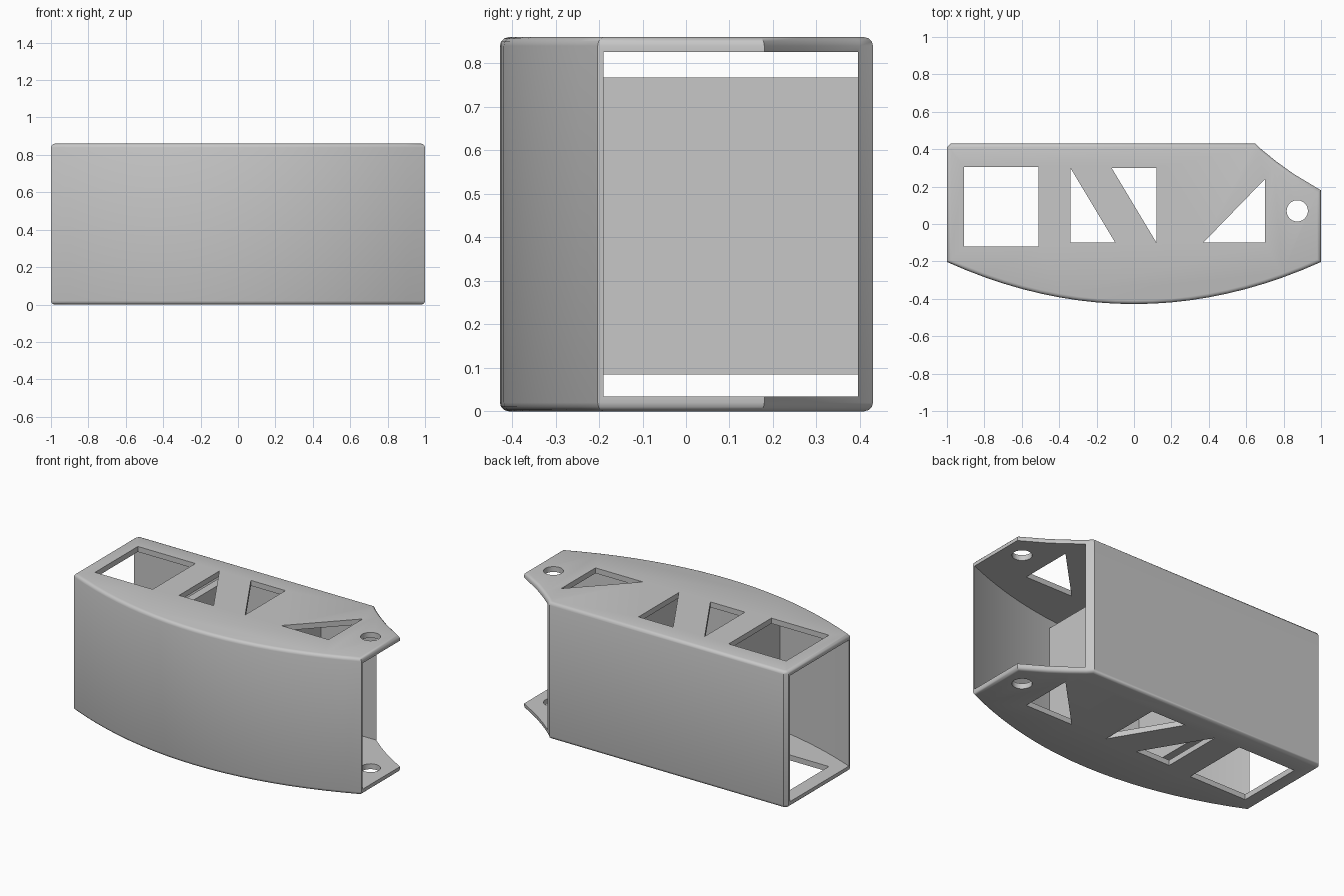
import bpy, bmesh, math

old = bpy.data.objects.get("Cube")
if old:
    bpy.data.objects.remove(old, do_unlink=True)

HEIGHT = 0.86
WALL = 0.034

grey = bpy.data.materials.new("light grey")
grey.use_nodes = True
grey.diffuse_color = (0.57, 0.57, 0.57, 1)
grey.node_tree.nodes["Principled BSDF"].inputs["Base Color"].default_value = (0.57, 0.57, 0.57, 1)


def prism(name, outline, z0, z1, rim=0):
    """Extrude a plan outline upward, optionally rounding its top and bottom rims."""
    bm = bmesh.new()
    base = bm.faces.new([bm.verts.new((x, y, z0)) for x, y in outline])
    up = bmesh.ops.extrude_face_region(bm, geom=[base], use_keep_orig=True)
    top = [v for v in up["geom"] if isinstance(v, bmesh.types.BMVert)]
    bmesh.ops.translate(bm, verts=top, vec=(0, 0, z1 - z0))
    bmesh.ops.recalc_face_normals(bm, faces=bm.faces)
    if rim:
        edges = [e for e in bm.edges if abs(e.verts[0].co.z - e.verts[1].co.z) < 1e-5]
        bmesh.ops.bevel(bm, geom=edges, offset=rim, segments=3, profile=0.5,
                        affect='EDGES', clamp_overlap=True)
    mesh = bpy.data.meshes.new(name)
    bm.to_mesh(mesh)
    bm.free()
    mesh.materials.append(grey)
    obj = bpy.data.objects.new(name, mesh)
    bpy.context.collection.objects.link(obj)
    return obj


def cut(target, cutter):
    cutter.hide_render = True
    mod = target.modifiers.new("cut", 'BOOLEAN')
    mod.operation = 'DIFFERENCE'
    mod.solver = 'EXACT'
    mod.object = cutter
    bpy.context.view_layer.objects.active = target
    bpy.ops.object.modifier_apply(modifier=mod.name)
    bpy.data.objects.remove(cutter, do_unlink=True)


def bow(half, middle, rise, steps=20):
    """Bowed front edge, from -x to +x."""
    xs = [half * (2 * i / steps - 1) for i in range(steps + 1)]
    return [(x, middle + rise * x * x) for x in xs]


def box(x0, x1, y0, y1):
    return [(x0, y0), (x1, y0), (x1, y1), (x0, y1)]


# Outer body with bowed front and a clipped back corner
outline = bow(1, -0.428, 0.225) + [(1, 0.18), (0.85, 0.27), (0.76, 0.335),
                                   (0.68, 0.40), (0.65, 0.43), (-0.98, 0.43), (-1, 0.41)]
shell = prism("shell", outline, 0, HEIGHT, rim=0.02)

# Tunnel open at both ends
tunnel = bow(1.1, -0.398, 0.208) + [(1.1, 0.396), (-1.1, 0.396)]
cut(shell, prism("tunnel_cutter", tunnel, WALL, HEIGHT - WALL))

# Openings through the top and bottom plates
openings = [
    box(-0.91, -0.51, -0.12, 0.305),
    [(-0.34, 0.30), (-0.34, -0.10), (-0.10, -0.10)],
    [(-0.12, 0.30), (0.12, -0.10), (0.12, 0.30)],
    [(0.37, -0.10), (0.70, -0.10), (0.70, 0.24)],
    [(0.873 + 0.057 * math.cos(a * math.tau / 24),
      0.07 + 0.057 * math.sin(a * math.tau / 24)) for a in range(24)],
]
for hole in openings:
    cut(shell, prism("opening_cutter", hole, -0.1, HEIGHT + 0.1))

# Inner cross walls, short of floor and ceiling
walls = [prism(name, box(x, x + 0.05, -0.376, 0.41), 0.085, 0.767)
         for name, x in (("right_cross_wall", -0.40), ("left_cross_wall", 0.25))]

# Smooth shading with sharp edges kept
bpy.ops.object.select_all(action='DESELECT')
for obj in [shell] + walls:
    obj.select_set(True)
bpy.context.view_layer.objects.active = shell
bpy.ops.object.shade_smooth_by_angle(angle=math.radians(35))
